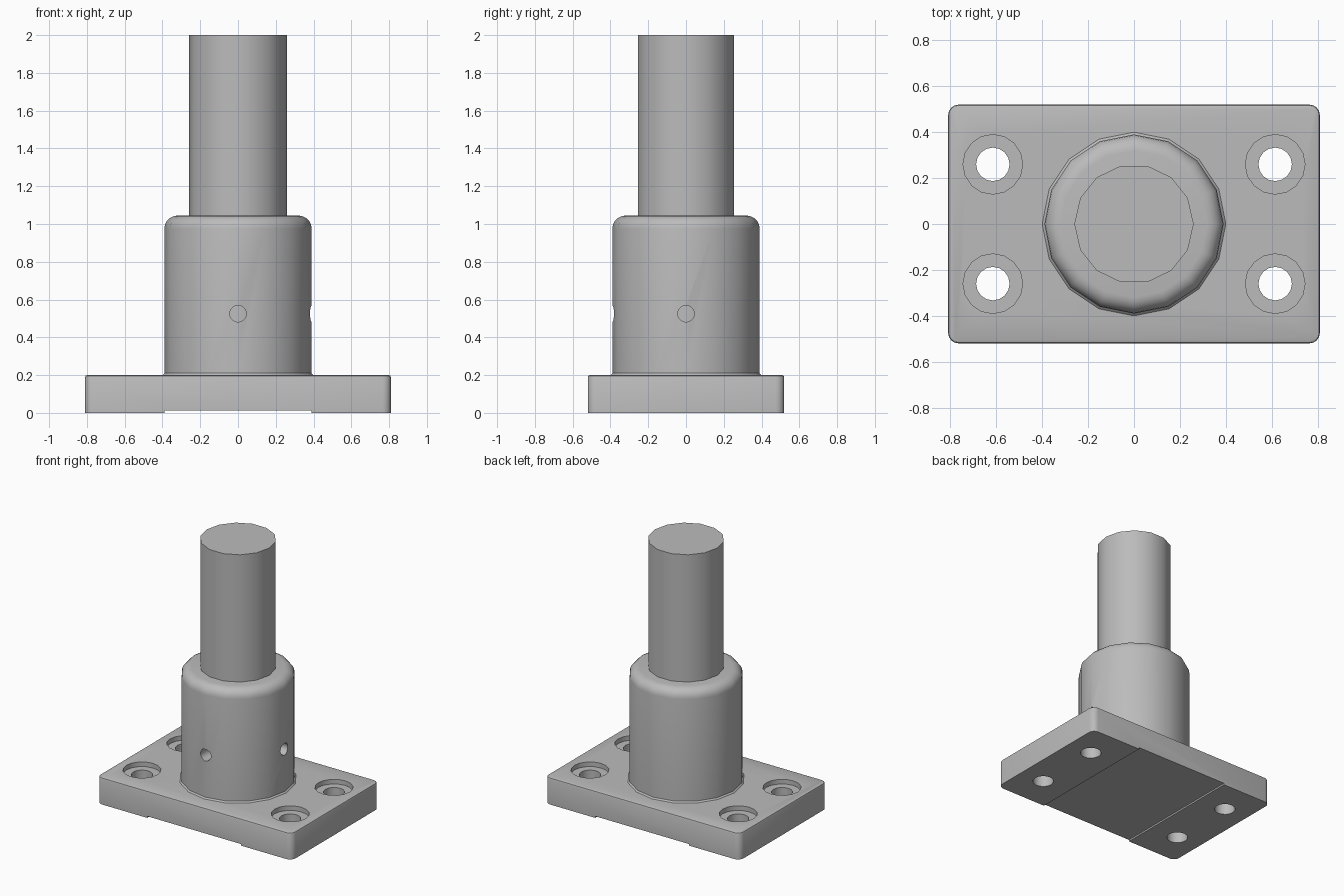
import bpy, bmesh, math
from mathutils import Matrix, Vector

cube = bpy.data.objects.get("Cube")
if cube:
    bpy.data.objects.remove(cube, do_unlink=True)

steel = bpy.data.materials.new("steel_grey")
steel.use_nodes = True
GREY = (0.5, 0.5, 0.5, 1)
steel.diffuse_color = GREY
steel.node_tree.nodes["Principled BSDF"].inputs["Base Color"].default_value = GREY


def finish(name, bm):
    bmesh.ops.recalc_face_normals(bm, faces=bm.faces)
    mesh = bpy.data.meshes.new(name)
    bm.to_mesh(mesh)
    bm.free()
    mesh.materials.append(steel)
    obj = bpy.data.objects.new(name, mesh)
    bpy.context.collection.objects.link(obj)
    return obj


def lathe(name, profile, sides):
    """Stack rings of (radius, z) and cap both ends."""
    bm = bmesh.new()
    rings = []
    for r, z in profile:
        rings.append([bm.verts.new((r * math.cos(a), r * math.sin(a), z))
                      for a in (math.tau * i / sides for i in range(sides))])
    for lo, hi in zip(rings, rings[1:]):
        for i in range(sides):
            j = (i + 1) % sides
            bm.faces.new((lo[i], lo[j], hi[j], hi[i]))
    bm.faces.new(rings[0][::-1])
    bm.faces.new(rings[-1])
    return finish(name, bm)


def box(name, size, centre):
    bm = bmesh.new()
    bmesh.ops.create_cube(bm, size=1, matrix=Matrix.Translation(centre) @ Matrix.Diagonal((*size, 1)))
    return finish(name, bm)


def cut(target, cutters):
    bpy.context.view_layer.objects.active = target
    for c in cutters:
        mod = target.modifiers.new("cut", 'BOOLEAN')
        mod.operation = 'DIFFERENCE'
        mod.solver = 'EXACT'
        mod.object = c
        bpy.ops.object.modifier_apply(modifier=mod.name)
        bpy.data.objects.remove(c, do_unlink=True)


def smooth(obj, angle=32):
    bpy.ops.object.select_all(action='DESELECT')
    obj.select_set(True)
    bpy.context.view_layer.objects.active = obj
    bpy.ops.object.shade_smooth_by_angle(angle=math.radians(angle))


# Base plate: rounded corners, then a softened top rim
PLATE_TOP = 0.2
bm = bmesh.new()
bmesh.ops.create_cube(bm, size=1, matrix=Matrix.Translation((0, 0, PLATE_TOP / 2))
                      @ Matrix.Diagonal((1.62, 1.04, PLATE_TOP, 1)))
upright = [e for e in bm.edges if abs(e.verts[0].co.z - e.verts[1].co.z) > 0.1]
bmesh.ops.bevel(bm, geom=upright, offset=0.045, segments=4, profile=0.5, affect='EDGES')
rim = [e for e in bm.edges if all(v.co.z > PLATE_TOP - 0.001 for v in e.verts)]
bmesh.ops.bevel(bm, geom=rim, offset=0.012, segments=2, profile=0.5, affect='EDGES')
plate = finish("base_plate", bm)

# Counterbored bolt holes and shallow relief channel underneath
cutters = [box("channel_cutter", (0.78, 1.4, 0.2), (0, 0, 0.012 - 0.1))]
for sx in (-1, 1):
    for sy in (-1, 1):
        c = lathe("bolt_cutter", [(0.073, -0.1), (0.073, 0.165), (0.13, 0.165), (0.13, 0.3)], 16)
        c.data.transform(Matrix.Translation((0.615 * sx, 0.26 * sy, 0)))
        cutters.append(c)
cut(plate, cutters)
smooth(plate)

# Collar with a rounded shoulder and a small weld at its foot
R, TOP, FILLET = 0.39, 1.045, 0.07
profile = [(0.4, 0.19), (0.4, 0.2), (R, 0.21)]
for i in range(6):
    a = math.pi / 2 * i / 5
    profile.append((R - FILLET + FILLET * math.cos(a), TOP - FILLET + FILLET * math.sin(a)))
collar = lathe("collar", profile, 16)

# Set screw holes on the front and left of the collar
screws = []
for direction in ((0, -1, 0), (1, 0, 0)):
    d = Vector(direction)
    c = lathe("screw_cutter", [(0.044, 0.25), (0.044, 0.5)], 16)
    c.data.transform(Matrix.Translation((0, 0, 0.525)) @ d.to_track_quat('Z', 'Y').to_matrix().to_4x4())
    screws.append(c)
cut(collar, screws)
smooth(collar)

# Shaft standing in the collar
shaft = lathe("shaft", [(0.26, 0.25), (0.26, 2.0)], 14)
smooth(shaft)
